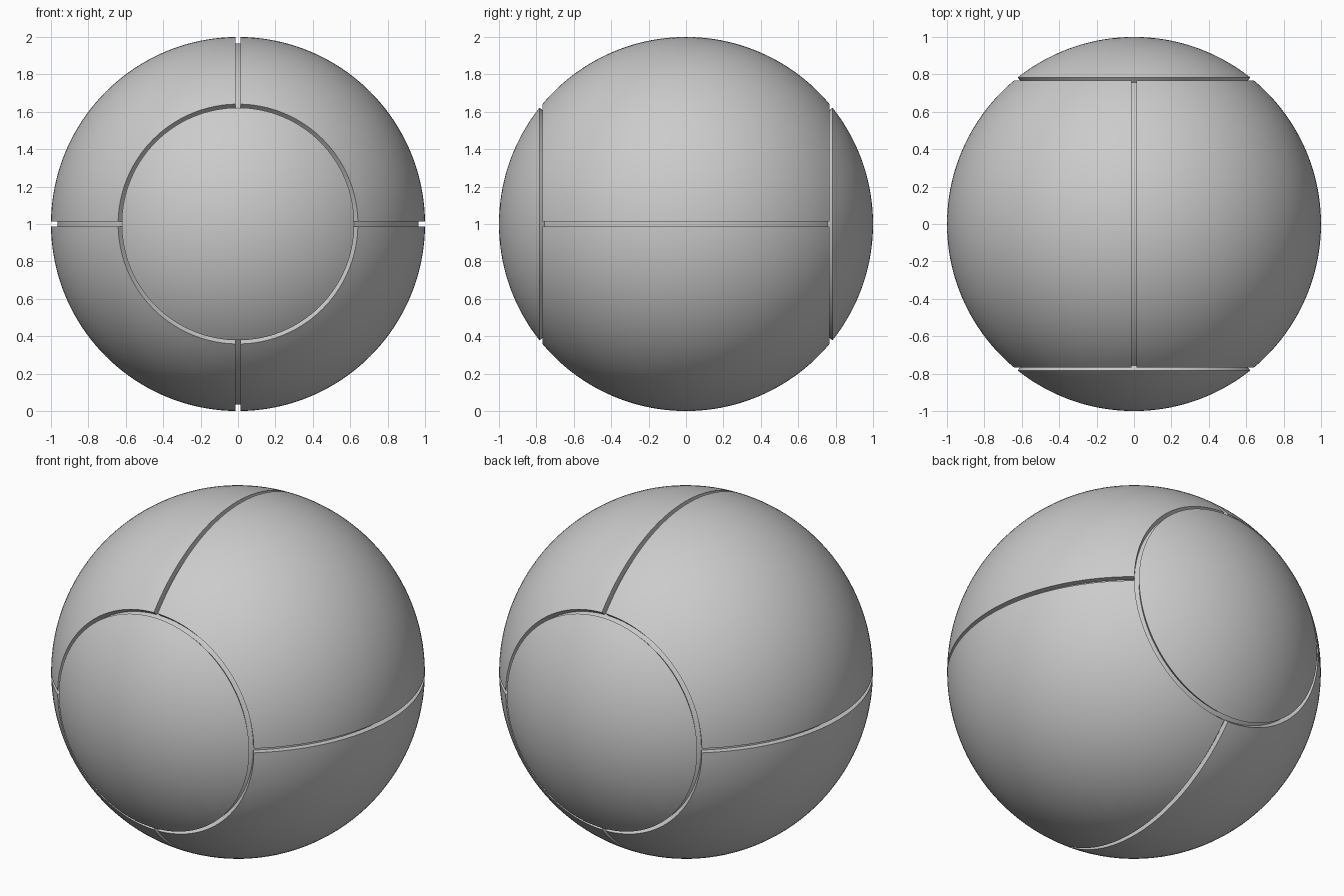
import bpy, bmesh
from math import sin, cos, asin, pi, radians

if "Cube" in bpy.data.objects:
    bpy.data.objects.remove(bpy.data.objects["Cube"])

R, R_IN = 1.0, 0.965        # outer surface and groove floor
HALF = 0.0125               # half width of every groove
SEAM = radians(50.85)       # latitude of the round seams around the y axis


def point(r, lat, ang):
    return (r * cos(lat) * cos(ang), r * sin(lat), 1 + r * cos(lat) * sin(ang))


def finish(bm, name):
    bmesh.ops.remove_doubles(bm, verts=bm.verts, dist=1e-5)
    bmesh.ops.recalc_face_normals(bm, faces=bm.faces)
    mesh = bpy.data.meshes.new(name)
    bm.to_mesh(mesh)
    bm.free()
    ob = bpy.data.objects.new(name, mesh)
    bpy.context.collection.objects.link(ob)
    bpy.ops.object.select_all(action='DESELECT')
    ob.select_set(True)
    bpy.context.view_layer.objects.active = ob
    bpy.ops.object.shade_smooth_by_angle(angle=radians(35))
    return ob


def grid_faces(bm, rows):
    for a, b in zip(rows, rows[1:]):
        for i in range(len(a) - 1):
            bm.faces.new((a[i], a[i + 1], b[i + 1], b[i]))


# Inner ball forming the groove floors
bm = bmesh.new()
rows = []
for i in range(65):
    lat = -pi / 2 + pi * i / 64
    rows.append([bm.verts.new(point(R_IN, lat, 2 * pi * j / 128)) for j in range(129)])
grid_faces(bm, rows)
bmesh.ops.remove_doubles(bm, verts=bm.verts, dist=1e-5)
bmesh.ops.dissolve_degenerate(bm, edges=bm.edges, dist=1e-6)
finish(bm, "inner_ball")

# Four side panels with groove walls running down to the inner ball
NL, NA = 48, 40
for q in range(4):
    bm = bmesh.new()
    lim = SEAM - HALF

    def vert(r, i, j):
        lat = -lim + 2 * lim * i / NL
        off = asin(HALF / (r * cos(lat)))
        return bm.verts.new(point(r, lat, q * pi / 2 + off + (pi / 2 - 2 * off) * j / NA))

    rows = [[vert(R, i, j) for j in range(NA + 1)] for i in range(NL + 1)]
    grid_faces(bm, rows)
    rim = ([(0, j) for j in range(NA)] + [(i, NA) for i in range(NL)]
           + [(NL, j) for j in range(NA, 0, -1)] + [(i, 0) for i in range(NL, 0, -1)])
    rim.append(rim[0])
    grid_faces(bm, [[rows[i][j] for i, j in rim],
                    [vert(R_IN - 0.003, i, j) for i, j in rim]])
    finish(bm, f"side_panel_{q + 1}")

# Round front and back panels
for name, side in (("front_panel", -1), ("back_panel", 1)):
    bm = bmesh.new()
    start = SEAM + HALF
    profile = [(R_IN - 0.003, start)] + [(R, start + (pi / 2 - start) * i / 20) for i in range(20)]
    rows = [[bm.verts.new(point(r, side * lat, 2 * pi * j / 128)) for j in range(129)]
            for r, lat in profile]
    grid_faces(bm, rows)
    pole = bm.verts.new((0, side * R, 1))
    for a, b in zip(rows[-1], rows[-1][1:]):
        bm.faces.new((a, b, pole))
    finish(bm, name)
